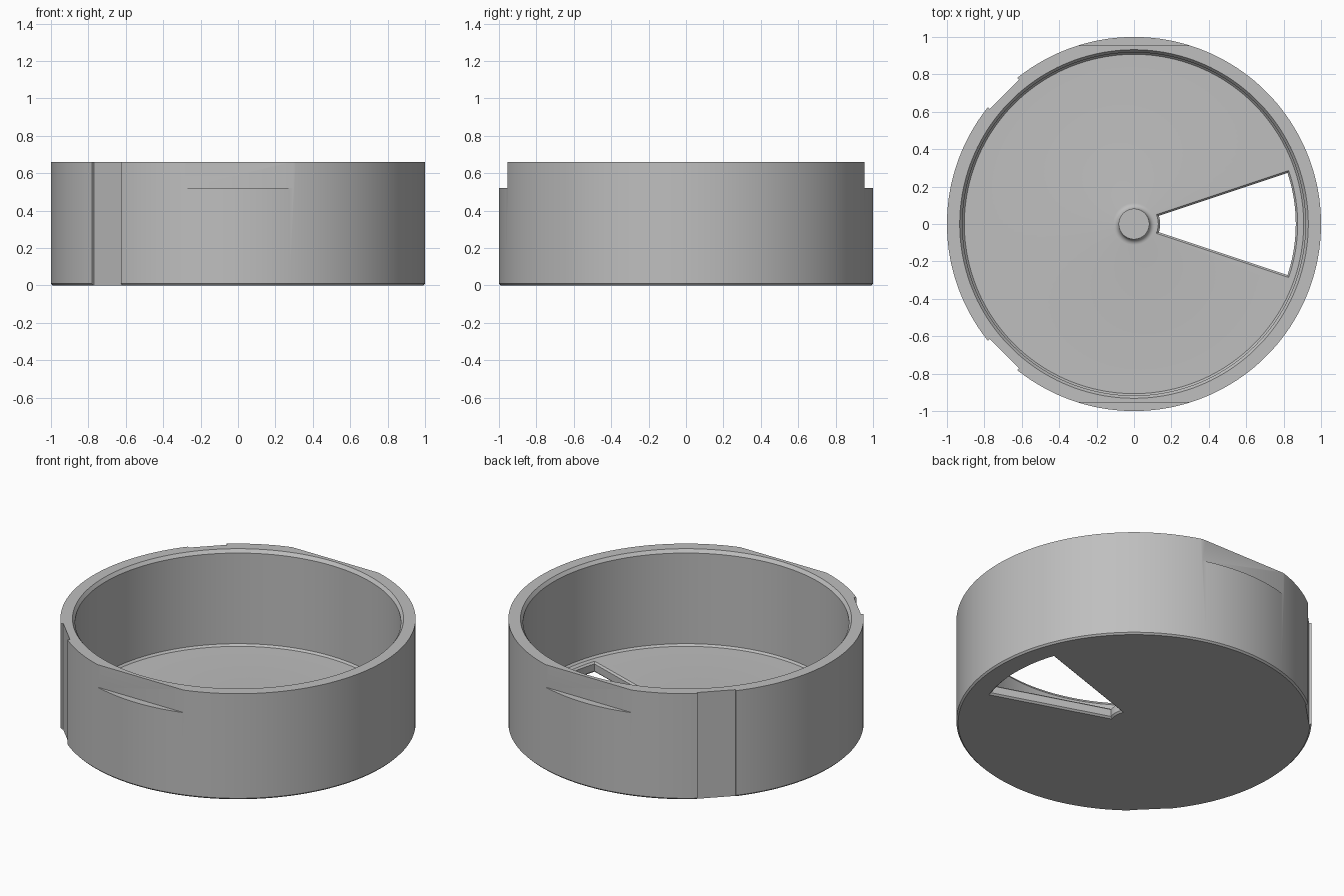
import bpy, bmesh
from math import sin, cos, asin, pi, radians
from mathutils import Matrix, Vector

cube = bpy.data.objects.get("Cube")
if cube:
    bpy.data.objects.remove(cube, do_unlink=True)

HEIGHT = 0.66
FLOOR = 0.065
SEGMENTS = 180

grey = bpy.data.materials.new("plain grey")
grey.use_nodes = True
GREY = (0.52, 0.52, 0.52, 1)
grey.diffuse_color = GREY
grey.node_tree.nodes["Principled BSDF"].inputs["Base Color"].default_value = GREY


def make_object(name, bm):
    bmesh.ops.recalc_face_normals(bm, faces=bm.faces)
    mesh = bpy.data.meshes.new(name)
    bm.to_mesh(mesh)
    bm.free()
    mesh.materials.append(grey)
    obj = bpy.data.objects.new(name, mesh)
    bpy.context.collection.objects.link(obj)
    return obj


def skin(name, rings):
    """Closed solid through a stack of equal-length rings."""
    bm = bmesh.new()
    loops = [[bm.verts.new(p) for p in ring] for ring in rings]
    for low, high in zip(loops, loops[1:]):
        for i in range(len(low)):
            j = (i + 1) % len(low)
            bm.faces.new((low[i], low[j], high[j], high[i]))
    bm.faces.new(loops[0])
    bm.faces.new(loops[-1])
    return make_object(name, bm)


def box(name, size, centre, turn=0.0):
    bm = bmesh.new()
    place = (Matrix.Rotation(turn, 4, "Z") @ Matrix.Translation(centre)
             @ Matrix.Diagonal(Vector((*size, 1))))
    bmesh.ops.create_cube(bm, size=1, matrix=place)
    return make_object(name, bm)


def circle(r, z):
    return [(r * cos(2 * pi * i / SEGMENTS), r * sin(2 * pi * i / SEGMENTS), z)
            for i in range(SEGMENTS)]


def sector(z, grow):
    """Outline of the dispensing opening, widened on all sides by grow."""
    ring = []
    for r, direction, steps in ((0.14 - grow, -1, 6), (0.865 + grow, 1, 18)):
        half = radians(18.4) + asin(grow / r)
        for i in range(steps + 1):
            a = direction * half * (2 * i / steps - 1)
            ring.append((r * cos(a), r * sin(a), z))
    return ring


# Cup: underside, outer wall, chamfered rim, inner wall, floor
profile = [(0.99, 0), (1, 0.01), (1, HEIGHT), (0.932, HEIGHT),
           (0.917, HEIGHT - 0.02), (0.917, FLOOR + 0.012), (0.907, FLOOR)]
# Central peg with a filleted foot
FILLET, PEG = 0.03, 0.082
profile += [(PEG + FILLET * (1 - sin(a)), FLOOR + FILLET * (1 - cos(a)))
            for a in (radians(15 * i) for i in range(7))]
profile.append((PEG, 0.18))
cup = skin("round_cup", [circle(r, z) for r, z in profile])

# Wedge opening with bevelled edges, flats on both sides, two wall recesses
cutters = [skin("opening_cutter", [sector(-0.01, 0.02), sector(0.01, 0),
                                   sector(FLOOR - 0.01, 0), sector(FLOOR + 0.01, 0.02)])]
for side in (-1, 1):
    cutters.append(box("flat_cutter", (1, 0.2, 0.4), (0, side * 1.055, 0.72)))
    cutters.append(box("recess_cutter", (0.2, 0.22, 1), (1.08, 0, 0.4),
                       side * radians(135)))

bpy.context.view_layer.objects.active = cup
for cutter in cutters:
    cutter.hide_render = True
    mod = cup.modifiers.new("cut", "BOOLEAN")
    mod.operation = "DIFFERENCE"
    mod.solver = "EXACT"
    mod.object = cutter
    bpy.ops.object.modifier_apply(modifier=mod.name)
    bpy.data.objects.remove(cutter, do_unlink=True)

# Smooth walls, crisp edges
bpy.ops.object.select_all(action="DESELECT")
cup.select_set(True)
bpy.ops.object.shade_smooth_by_angle(angle=radians(25))
